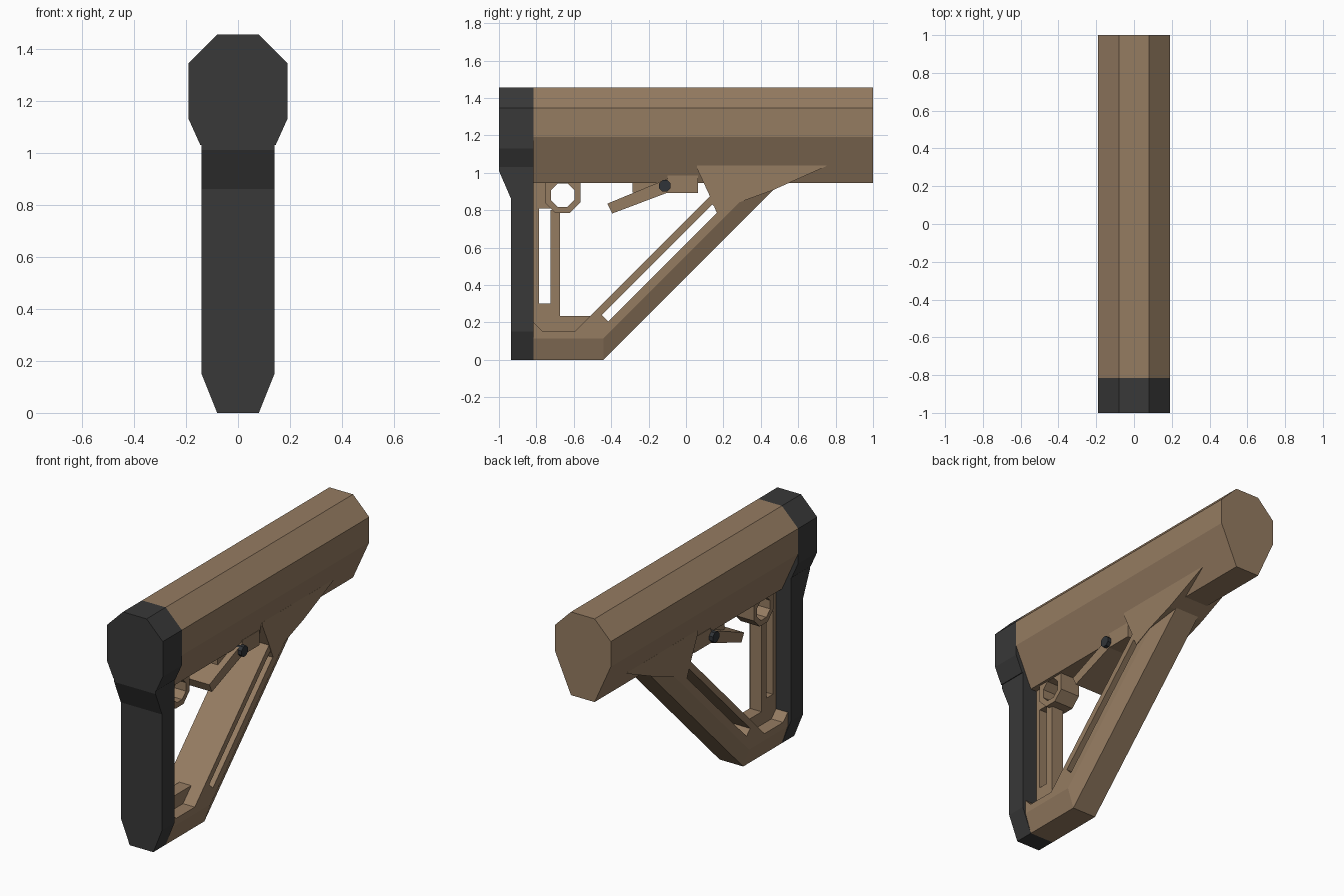
import bpy, bmesh, math

if "Cube" in bpy.data.objects:
    bpy.data.objects.remove(bpy.data.objects["Cube"])


def material(name, rgb):
    m = bpy.data.materials.new(name)
    m.diffuse_color = (*rgb, 1)
    m.use_nodes = True
    m.node_tree.nodes["Principled BSDF"].inputs["Base Color"].default_value = m.diffuse_color
    return m


TAN = material("tan polymer", (0.30, 0.20, 0.12))
RUBBER = material("dark rubber", (0.04, 0.04, 0.04))
STEEL = material("dark steel", (0.03, 0.034, 0.04))


def loft(name, rings, mat, closed=False):
    """Skin a series of equal-length point rings; cap the ends unless closed."""
    bm = bmesh.new()
    vs = [[bm.verts.new(p) for p in r] for r in rings]
    n = len(vs[0])
    pairs = list(zip(vs, vs[1:])) + ([(vs[-1], vs[0])] if closed else [])
    for a, b in pairs:
        for i in range(n):
            j = (i + 1) % n
            bm.faces.new((a[i], a[j], b[j], b[i]))
    if not closed:
        bm.faces.new(vs[0])
        bm.faces.new(vs[-1])
    bmesh.ops.recalc_face_normals(bm, faces=bm.faces)
    me = bpy.data.meshes.new(name)
    bm.to_mesh(me)
    bm.free()
    me.materials.append(mat)
    ob = bpy.data.objects.new(name, me)
    bpy.context.collection.objects.link(ob)
    return ob


def prism(name, yz, w, mat=TAN):
    """Side profile (y, z) extruded across x from -w to w."""
    return loft(name, [[(x, y, z) for y, z in yz] for x in (-w, w)], mat)


def box(name, y0, y1, z0, z1, w):
    return prism(name, [(y0, z0), (y1, z0), (y1, z1), (y0, z1)], w)


def octagon(cy, cz, apothem):
    r = apothem / math.cos(math.pi / 8)
    return [(cy + r * math.cos(math.pi * (i + .5) / 4),
             cz + r * math.sin(math.pi * (i + .5) / 4)) for i in range(8)]


# Main eight-sided tube
half = [(.08, 1.455), (.19, 1.345), (.19, 1.19), (.08, .945)]
section = half + [(-x, z) for x, z in reversed(half)]
loft("main_tube", [[(x, y, z) for x, z in section] for y in (-.815, 1)], TAN)

# Rubber butt pad: (z, half width, front y) levels
levels = [(0, .08, -.935), (.15, .14, -.935), (.86, .14, -.935), (1.01, .14, -1),
          (1.03, .14, -1), (1.03, .145, -1), (1.13, .19, -1), (1.345, .19, -1),
          (1.455, .08, -1)]
loft("butt_pad", [[(-w, y, z), (w, y, z), (w, -.815, z), (-w, -.815, z)]
                  for z, w, y in levels], RUBBER)

# Foot and diagonal strut in one sweep: (y, bottom z, chamfer z, top z)
stations = [(-.815, 0, .115, .2), (-.77, 0, .115, .155), (-.59, 0, .115, .155),
            (-.44, 0, .115, .305), (.505, .945, 1.06, 1.25)]
strut = loft("foot_and_strut",
             [[(-.08, y, b), (.08, y, b), (.12, y, m), (.12, y, t),
               (-.12, y, t), (-.12, y, m)] for y, b, m, t in stations], TAN)

# Long slot cut through the strut
cutter = prism("slot_cutter", [(-.45, .24), (-.415, .205), (.175, .795), (.14, .83)], .3)
cutter.hide_render = True
mod = strut.modifiers.new("slot", 'BOOLEAN')
mod.operation = 'DIFFERENCE'
mod.solver = 'EXACT'
mod.object = cutter
bpy.context.view_layer.objects.active = strut
bpy.ops.object.modifier_apply(modifier="slot")
bpy.data.objects.remove(cutter)

# Gusset joining strut and tube
prism("strut_gusset", [(.06, 1.04), (.06, 1.02), (.13, .87), (.165, .785),
                       (.28, .84), (.46, .905), (.75, 1.035), (.75, 1.04)], .123)

# Slotted rear post and its base on the foot
box("post_back_strip", -.815, -.785, .15, .95, .04)
box("post_top", -.815, -.725, .81, .95, .04)
box("post_bar", -.725, -.675, .2, .8, .04)
box("post_base", -.815, -.675, .1, .3, .04)
prism("foot_ridge", [(-.815, .1), (-.5, .1), (-.5, .235), (-.815, .235)], .04)

# Sling loop: octagonal ring with a webbed top
W = .065
outer, inner = octagon(-.66, .88, .095), octagon(-.66, .88, .063)
loft("sling_loop", [[(x, y, z) for y, z in ring] for x, ring in
                    ((-W, outer), (W, outer), (W, inner), (-W, inner))], TAN, closed=True)
for name, y0, y1 in (("loop_rear_web", -.755, -.724), ("loop_front_web", -.596, -.565)):
    box(name, y0, y1, .88, .97, W)

# Release lever, its housing and pivot pin
prism("lever_arm", [(-.42, .835), (-.395, .782), (-.1, .893), (-.07, .893),
                    (-.07, .98)], .1)
box("lever_block", -.1, .065, .893, .985, .1)
box("lever_housing", -.285, -.05, .895, .96, .06)
prism("pivot_pin", octagon(-.113, .93, .031), .125, STEEL)
